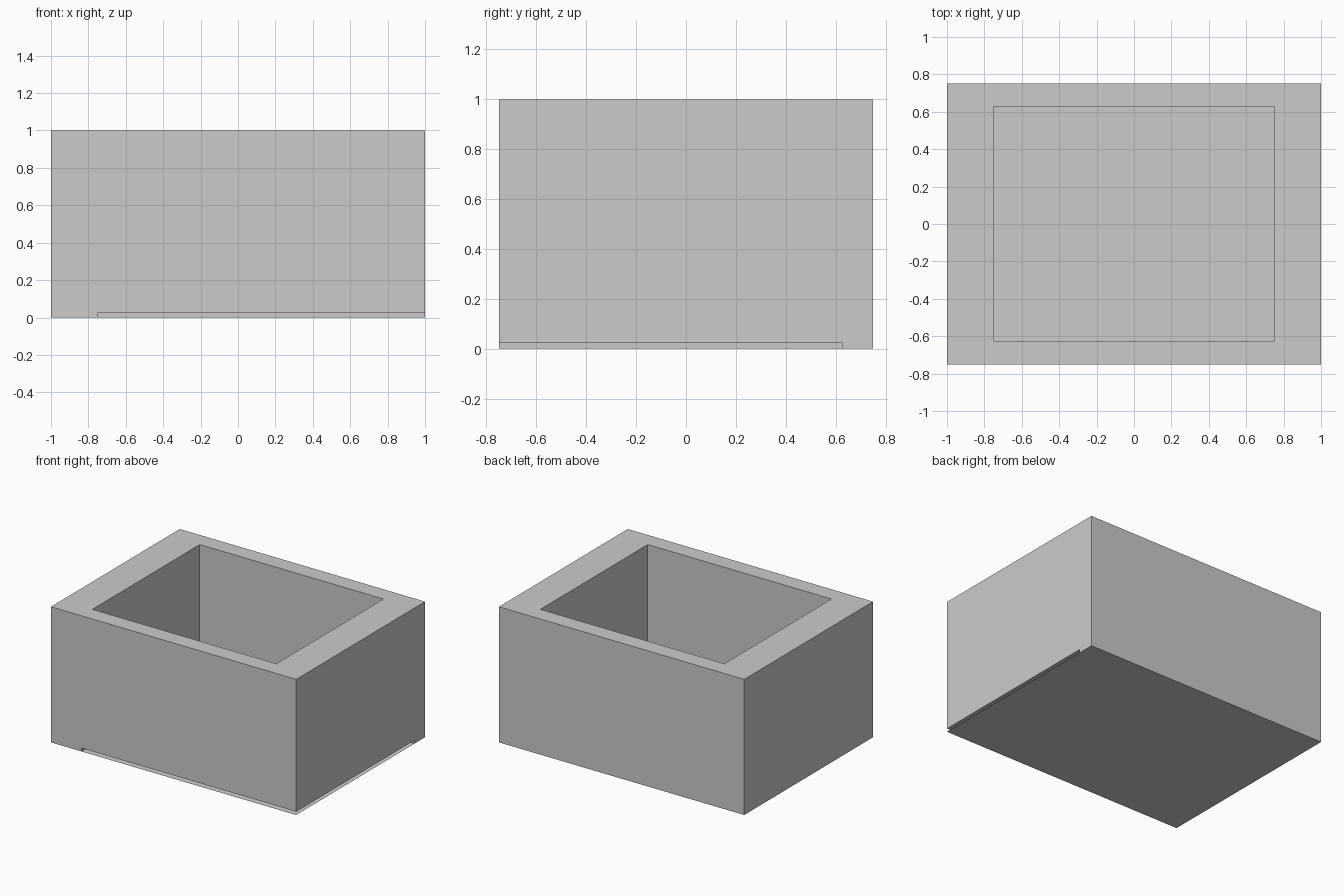
import bpy

if "Cube" in bpy.data.objects:
    bpy.data.objects.remove(bpy.data.objects["Cube"])


def box(name, lo, hi):
    mid = [(a + b) / 2 for a, b in zip(lo, hi)]
    bpy.ops.mesh.primitive_cube_add(size=1, location=mid)
    ob = bpy.context.object
    ob.name = name
    ob.scale = [b - a for a, b in zip(lo, hi)]
    bpy.ops.object.transform_apply(location=True, rotation=False, scale=True)
    return ob


def cut(target, cutter):
    mod = target.modifiers.new("cut", 'BOOLEAN')
    mod.operation = 'DIFFERENCE'
    mod.solver = 'EXACT'
    mod.object = cutter
    bpy.context.view_layer.objects.active = target
    bpy.ops.object.modifier_apply(modifier=mod.name)
    bpy.data.objects.remove(cutter)


# Thick walls around an open-topped cavity
walls = box("walls", (-1, -0.75, 0), (1, 0.75, 1))
cut(walls, box("cavity_cutter", (-0.75, -0.625, -0.2), (0.75, 0.625, 1.2)))

# Thin gap under the front and right walls
cut(walls, box("gap_cutter", (-0.75, -0.95, -0.2), (1.2, 0.625, 0.025)))

# Thin floor sheet, reaching out under the raised walls
bpy.ops.mesh.primitive_plane_add(size=1, location=(0.125, -0.0625, 0))
floor = bpy.context.object
floor.name = "floor"
floor.scale = (1.75, 1.375, 1)
bpy.ops.object.transform_apply(location=True, rotation=False, scale=True)
